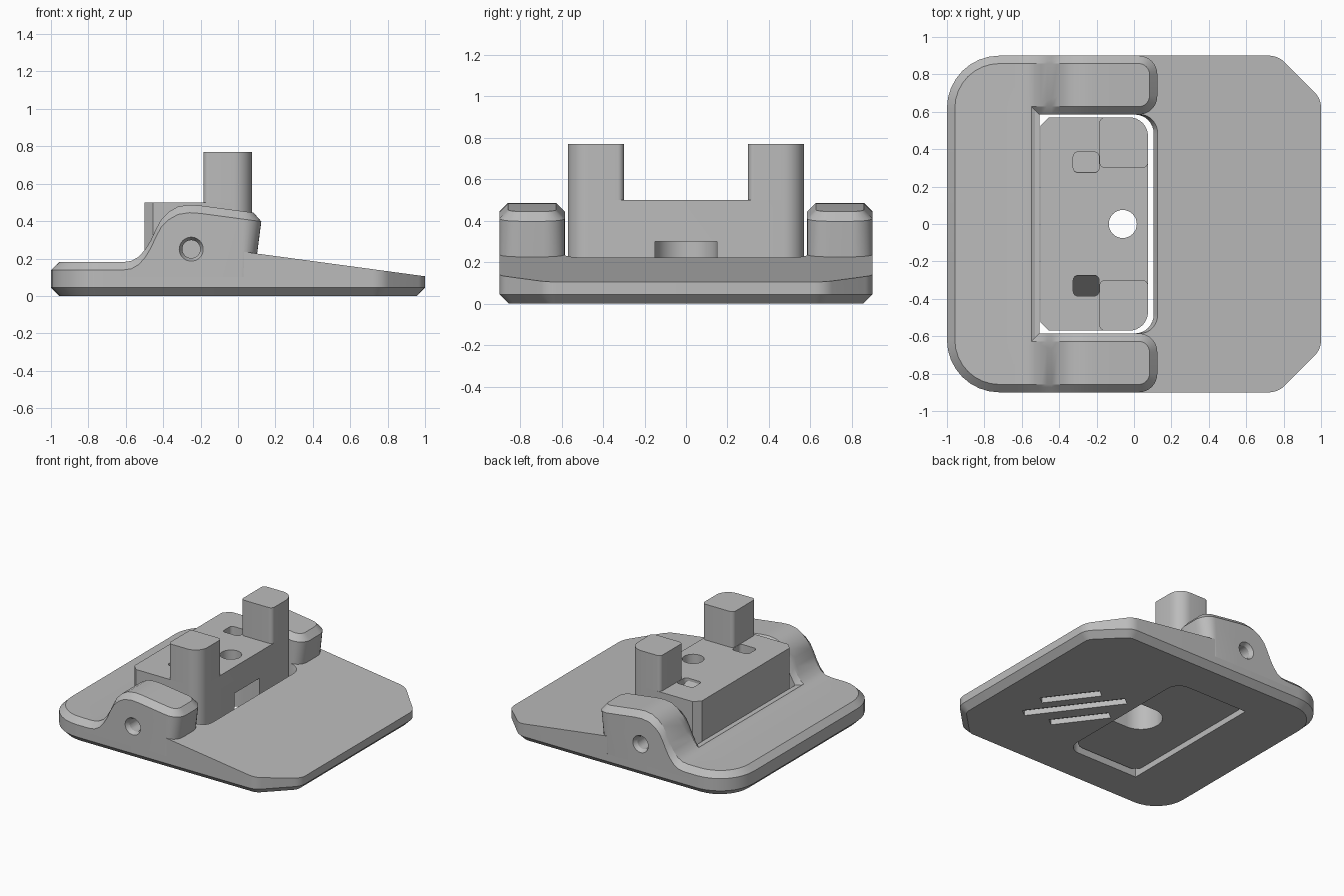
import bpy, bmesh, math
from mathutils import Vector, Matrix

cube = bpy.data.objects.get("Cube")
if cube:
    bpy.data.objects.remove(cube, do_unlink=True)

grey = bpy.data.materials.new("plain_grey")
grey.use_nodes = True
GREY = (0.5, 0.5, 0.5, 1)
grey.diffuse_color = GREY
grey.node_tree.nodes["Principled BSDF"].inputs["Base Color"].default_value = GREY


def round_poly(corners, steps=8):
    """Outline from (x, y, radius) corners."""
    out = []
    for i, (x, y, r) in enumerate(corners):
        p = Vector((x, y))
        if r == 0:
            out.append(p)
            continue
        a = (Vector(corners[i - 1][:2]) - p).normalized()
        b = (Vector(corners[(i + 1) % len(corners)][:2]) - p).normalized()
        half = a.angle(b) / 2
        c = p + (a + b).normalized() * r / math.sin(half)
        t = r / math.tan(half)
        u, v = p + a * t - c, p + b * t - c
        full = math.pi - 2 * half
        for k in range(steps + 1):
            s = k / steps
            out.append(c + (u * math.sin((1 - s) * full) + v * math.sin(s * full)) / math.sin(full))
    return out


def prism(outline, z0, z1, low=0, high=0):
    """Upright prism with optional chamfers around its bottom and top."""
    bm = bmesh.new()
    bottom = bm.faces.new([bm.verts.new((p[0], p[1], z0 + low)) for p in outline])
    bottom.normal_update()
    if bottom.normal.z > 0:
        bottom.normal_flip()
    ext = bmesh.ops.extrude_face_region(bm, geom=[bottom], use_keep_orig=True)
    top = [g for g in ext["geom"] if isinstance(g, bmesh.types.BMFace)][0]
    for v in top.verts:
        v.co.z = z1 - high
    bmesh.ops.recalc_face_normals(bm, faces=bm.faces[:])
    for face, c, z in ((bottom, low, z0), (top, high, z1)):
        if c:
            bmesh.ops.inset_region(bm, faces=[face], thickness=c, use_even_offset=True)
            for v in face.verts:
                v.co.z = z
    bmesh.ops.recalc_face_normals(bm, faces=bm.faces[:])
    return bm


def slice_x(bm, xs):
    bmesh.ops.triangulate(bm, faces=bm.faces[:])
    for x in xs:
        bmesh.ops.bisect_plane(bm, geom=bm.verts[:] + bm.edges[:] + bm.faces[:],
                               plane_co=(x, 0, 0), plane_no=(1, 0, 0), dist=1e-5)


def make(name, bm):
    me = bpy.data.meshes.new(name)
    bm.to_mesh(me)
    bm.free()
    me.materials.append(grey)
    ob = bpy.data.objects.new(name, me)
    bpy.context.collection.objects.link(ob)
    return ob


def activate(ob):
    bpy.ops.object.select_all(action='DESELECT')
    ob.select_set(True)
    bpy.context.view_layer.objects.active = ob


def cut(ob, bm):
    cutter = make("cutter", bm)
    cutter.hide_render = True
    mod = ob.modifiers.new("cut", 'BOOLEAN')
    mod.operation, mod.solver, mod.object = 'DIFFERENCE', 'EXACT', cutter
    activate(ob)
    bpy.ops.object.modifier_apply(modifier=mod.name)
    bpy.data.objects.remove(cutter, do_unlink=True)


def cone(r1, r2, depth, matrix):
    bm = bmesh.new()
    bmesh.ops.create_cone(bm, cap_ends=True, segments=32, radius1=r1, radius2=r2,
                          depth=depth, matrix=matrix)
    return bm


def lerp_curve(pts, x):
    for (xa, za), (xb, zb) in zip(pts, pts[1:]):
        if x <= xb:
            return za + (zb - za) * max(0, x - xa) / (xb - xa)
    return pts[-1][1]


# Base plate with sloping front pad
bm = prism(round_poly([(-1, -.9, .28), (.77, -.9, .12), (1, -.67, .12),
                       (1, .67, .12), (.77, .9, .12), (-1, .9, .28)]), 0, .1, low=.045)
slice_x(bm, (.03, .032))
for v in bm.verts:
    if v.co.x > .031:
        t = max(0, min(1, (v.co.z - .045) / .055))
        v.co.z += t * (.14 - .135 * v.co.x)
base = make("base_plate", bm)

# Opening through the plate, flared at its front rim
def opening(x, y):
    return round_poly([(-.505, -y, 0), (x, -y, .1), (x, y, .1), (-.505, y, 0)])

cut(base, prism(opening(.105, .585), -.1, .5))
bm = prism(opening(.105, .585), .18, .3)
for v in bm.verts:
    if v.co.z > .2 and v.co.x > 0:
        v.co.x += .06
cut(base, bm)

# Slanted tread slots underneath
for x, y, length in ((.54, -.03, .42), (.43, -.12, .72), (.30, -.22, .42)):
    bm = bmesh.new()
    bmesh.ops.create_cube(bm, size=1, matrix=Matrix.Translation((x, y, 0))
                          @ Matrix.Rotation(math.radians(127), 4, 'Z')
                          @ Matrix.Diagonal((length, .07, .08, 1)))
    cut(base, bm)

# Heel and two raised side cheeks, chamfered along the top
CURVE = [(-1, .18), (-.62, .18), (-.57, .187), (-.53, .21), (-.495, .25), (-.465, .3),
         (-.44, .355), (-.41, .41), (-.37, .45), (-.32, .478), (-.26, .487),
         (-.2, .483), (.13, .439)]
bm = prism(round_poly([(-1, -.9, .28), (.125, -.9, .1), (.125, -.585, .1), (-.505, -.585, 0),
                       (-.505, .585, 0), (.125, .585, .1), (.125, .9, .1), (-1, .9, .28)]),
           .1, .18, high=.042)
slice_x(bm, [p[0] for p in CURVE[1:-1]])
for v in bm.verts:
    t = max(0, min(1, (v.co.z - .1) / .038))
    v.co.z += t * (lerp_curve(CURVE, v.co.x) - .18)
    if v.co.x > 0:
        v.co.x -= v.co.x * 1.05 * max(0, .4 - v.co.z)
cheeks = make("heel_and_cheeks", bm)

# Pivot holes with countersinks
turn = Matrix.Rotation(math.pi / 2, 4, 'X')
cut(cheeks, cone(.048, .048, 2.2, Matrix.Translation((-.25, 0, .25)) @ turn))
for side in (-1, 1):
    flip = turn if side < 0 else Matrix.Rotation(-math.pi / 2, 4, 'X')
    cut(cheeks, cone(.045, .067, .04, Matrix.Translation((-.25, side * .885, .25)) @ flip))

# Rocker block seated in the opening
block = make("rocker_block", prism(round_poly(
    [(-.5, -.525, 0), (-.455, -.57, 0), (.075, -.57, .1), (.075, .57, .1),
     (-.455, .57, 0), (-.5, .525, 0)]), .04, .5))
# Round-ended recess open to the front, and screw hole
cut(block, prism(round_poly([(-.21, -.15, .149), (.2, -.15, 0), (.2, .15, 0),
                             (-.21, .15, .149)]), -.1, .3))
cut(block, cone(.075, .075, 1.4, Matrix.Translation((-.06, 0, .3))))

for side, label in ((-1, "right"), (1, "left")):
    # Slot with a sloping floor
    bm = prism(round_poly([(-.325, side * .275, .025), (-.187, side * .275, .025),
                           (-.187, side * .385, .025), (-.325, side * .385, .025)], 4), .4, .6)
    for v in bm.verts:
        if v.co.z < .5:
            v.co.z = .48 - 1.6 * (abs(v.co.y) - .275)
    cut(block, bm)
    # Upright post
    make(label + "_post", prism(round_poly(
        [(-.185, side * .3, .03), (.075, side * .3, .03),
         (.075, side * .57, .1), (-.185, side * .57, .03)]), .5, .77))

for ob in bpy.context.collection.objects:
    if ob.type == 'MESH':
        activate(ob)
        bpy.ops.object.shade_smooth_by_angle(angle=math.radians(25))
